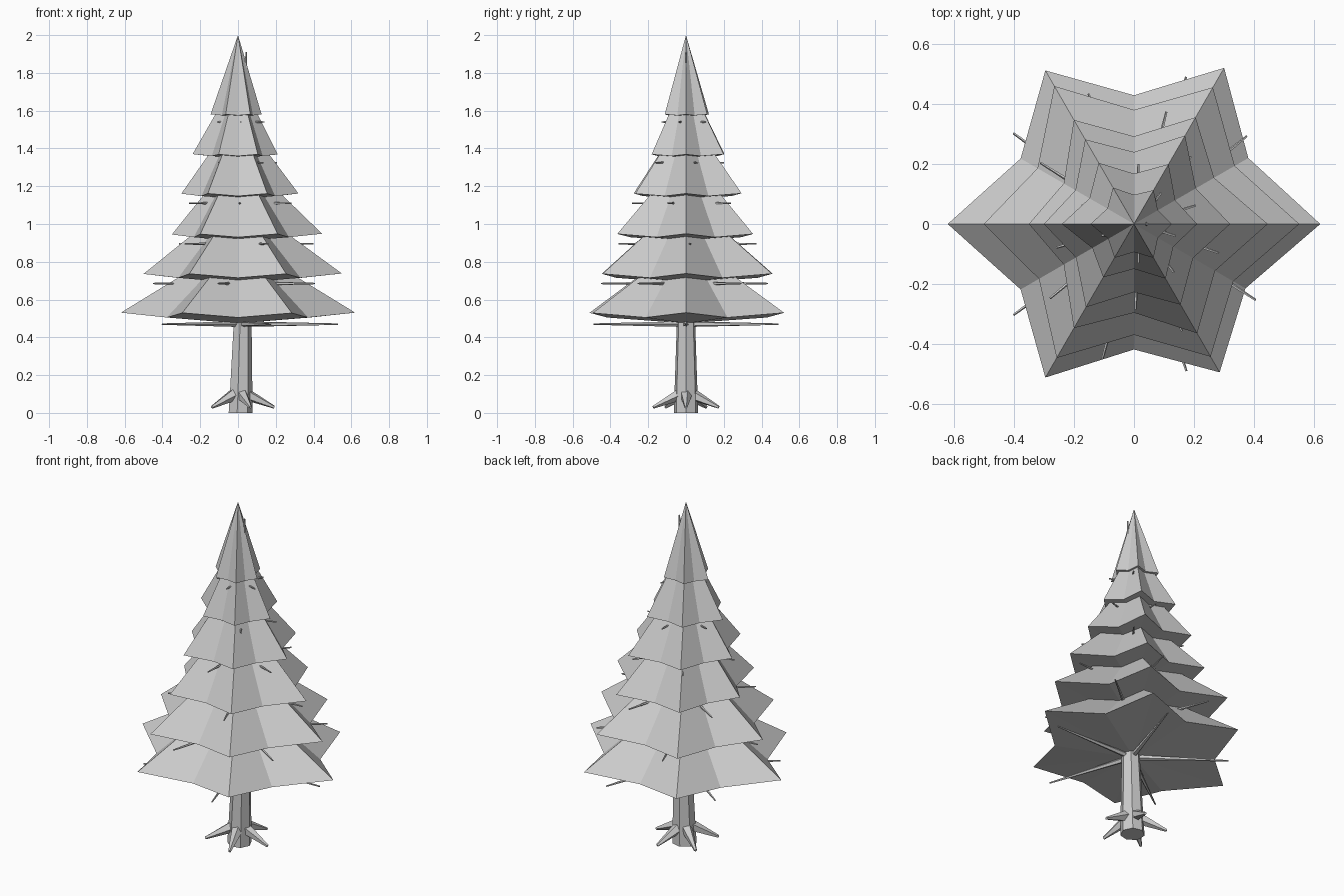
import bpy, bmesh, math
from mathutils import Vector

if "Cube" in bpy.data.objects:
    bpy.data.objects.remove(bpy.data.objects["Cube"])

grey = bpy.data.materials.new("light grey")
grey.diffuse_color = (0.6, 0.6, 0.6, 1)
grey.use_nodes = True
grey.node_tree.nodes["Principled BSDF"].inputs["Base Color"].default_value = grey.diffuse_color


def finish(name, bm):
    bmesh.ops.recalc_face_normals(bm, faces=bm.faces)
    mesh = bpy.data.meshes.new(name)
    bm.to_mesh(mesh)
    bm.free()
    mesh.materials.append(grey)
    obj = bpy.data.objects.new(name, mesh)
    bpy.context.collection.objects.link(obj)


def polar(r, deg, z, cx=0.0):
    a = math.radians(deg)
    return Vector((cx + r * math.cos(a), r * math.sin(a), z))


def spike(bm, start, end, r1, r2, sides=5):
    # Tapered stick between two points
    d = end - start
    q = d.to_track_quat('Z', 'Y')
    rings = []
    for p, r in ((start, r1), (end, r2)):
        rings.append([bm.verts.new(p + q @ polar(r, 360 * i / sides, 0)) for i in range(sides)])
    for i in range(sides):
        j = (i + 1) % sides
        bm.faces.new((rings[0][i], rings[0][j], rings[1][j], rings[1][i]))
    bm.faces.new(rings[0][::-1])
    bm.faces.new(rings[1])


# Trunk: leaning, tapering seven-sided pole
bm = bmesh.new()
rings = []
for r, x, z in ((0.066, 0.01, 0), (0.062, 0.014, 0.12), (0.05, 0.022, 0.47),
                (0.03, 0.035, 1.2), (0.004, 0.043, 1.91)):
    rings.append([bm.verts.new(polar(r, 360 * i / 7, z, x)) for i in range(7)])
for lo, hi in zip(rings, rings[1:]):
    for i in range(7):
        j = (i + 1) % 7
        bm.faces.new((lo[i], lo[j], hi[j], hi[i]))
bm.faces.new(rings[0][::-1])
bm.faces.new(rings[-1])
finish("trunk", bm)

# Roots: five splayed spikes
bm = bmesh.new()
for i in range(5):
    spike(bm, polar(0.03, 72 * i, 0.1, 0.01), polar(0.182, 72 * i, 0.03, 0.01), 0.034, 0.008)
finish("roots", bm)

# Branches: whorls of five bare twigs under each foliage tier (z, length, turn)
bm = bmesh.new()
for z, length, turn in ((0.47, 0.515, 0), (0.685, 0.465, 39), (0.895, 0.385, 4),
                        (1.11, 0.285, -20), (1.325, 0.2, 18), (1.54, 0.13, 54)):
    for i in range(5):
        a = turn + 72 * i
        spike(bm, polar(0.02, a, z, 0.015), polar(length, a, z, 0.015), 0.018 * (1.1 - z / 2), 0.004)
finish("branches", bm)

# Foliage: six-pointed star cones with a shallow convex underside
# (valley rim height, apex height, six tip radii)
tiers = [
    (0.505, 0.91, (0.62, 0.60, 0.59, 0.62, 0.59, 0.57)),
    (0.715, 1.14, (0.55, 0.525, 0.53, 0.50, 0.515, 0.51)),
    (0.93, 1.38, (0.445, 0.41, 0.40, 0.35, 0.40, 0.42)),
    (1.148, 1.59, (0.32, 0.34, 0.325, 0.30, 0.32, 0.31)),
    (1.36, 1.79, (0.21, 0.23, 0.235, 0.24, 0.205, 0.21)),
    (1.575, 2.0, (0.125, 0.13, 0.14, 0.145, 0.13, 0.13)),
]
for n, (z, top, tips) in enumerate(tiers):
    bm = bmesh.new()
    rim = []
    for k in range(6):
        r, nxt = tips[k], tips[(k + 1) % 6]
        rim.append(bm.verts.new(polar(r, 60 * k, z + 0.025 * r / 0.6)))
        rim.append(bm.verts.new(polar(0.36 * (r + nxt), 60 * k + 30, z)))
    apex = bm.verts.new((0, 0, top))
    under = bm.verts.new((0, 0, z - 0.05 * tips[0]))
    for i in range(12):
        a, b = rim[i], rim[(i + 1) % 12]
        bm.faces.new((a, b, apex))
        bm.faces.new((b, a, under))
    finish(f"foliage_tier_{n + 1}", bm)
